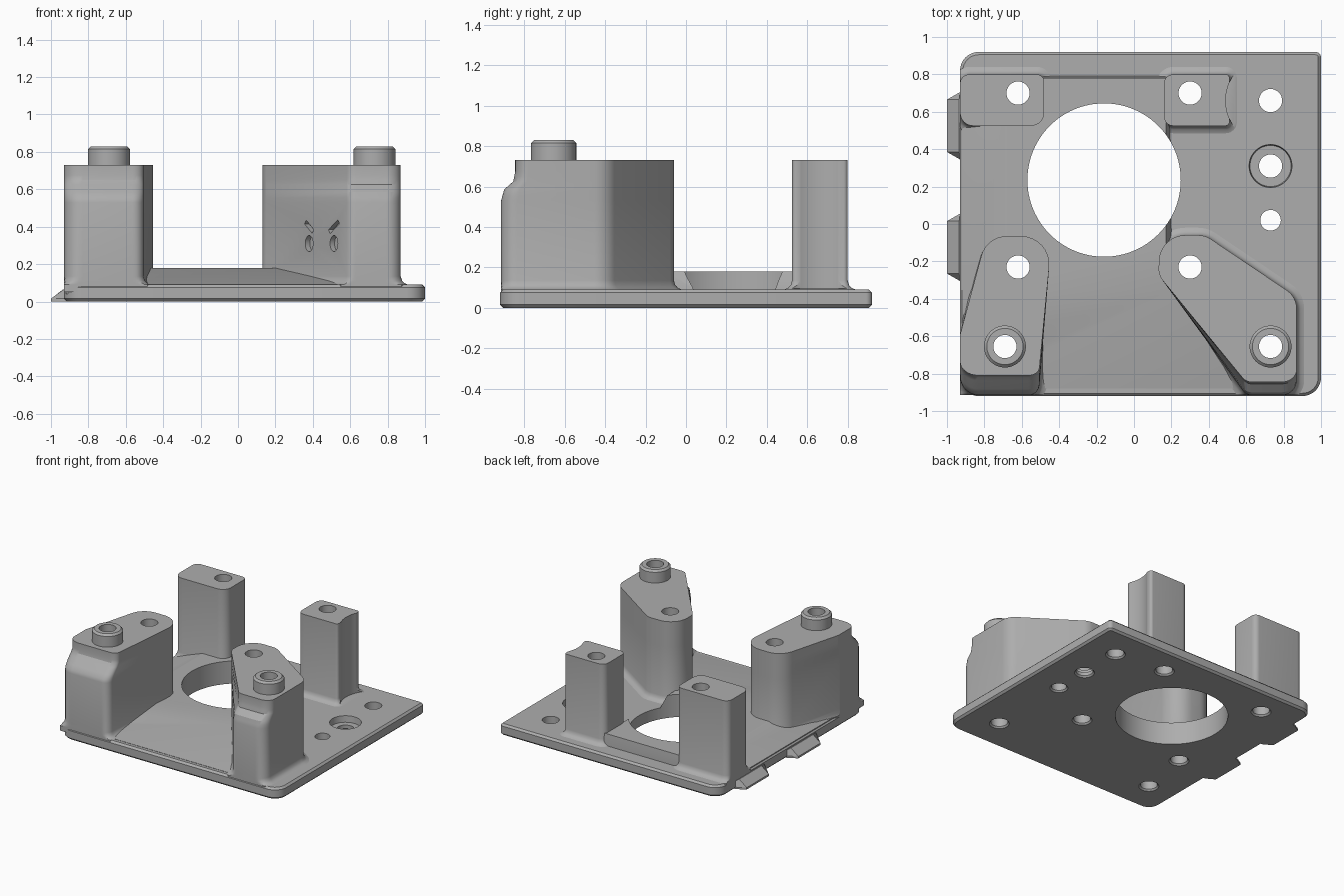
import bpy, bmesh
from math import pi, cos, sin, tan, radians
from mathutils import Vector, Matrix

cube = bpy.data.objects.get("Cube")
if cube:
    bpy.data.objects.remove(cube, do_unlink=True)

grey = bpy.data.materials.new("plain grey")
grey.use_nodes = True
colour = (0.42, 0.42, 0.42, 1)
grey.diffuse_color = colour
grey.node_tree.nodes["Principled BSDF"].inputs["Base Color"].default_value = colour


def make_object(name, bm):
    bmesh.ops.recalc_face_normals(bm, faces=bm.faces)
    mesh = bpy.data.meshes.new(name)
    bm.to_mesh(mesh)
    bm.free()
    mesh.materials.append(grey)
    ob = bpy.data.objects.new(name, mesh)
    bpy.context.collection.objects.link(ob)
    return ob


def loft(name, layers):
    """Skin a stack of (height, outline) layers and cap both ends."""
    bm = bmesh.new()
    rings = [[bm.verts.new((x, y, z)) for x, y in pts] for z, pts in layers]
    for low, high in zip(rings, rings[1:]):
        for i in range(len(low)):
            bm.faces.new((low[i - 1], low[i], high[i], high[i - 1]))
    bm.faces.new(rings[0][::-1])
    bm.faces.new(rings[-1])
    return make_object(name, bm)


def rounded(corners, steps=8):
    """Counter-clockwise outline with a radius at each corner."""
    out = []
    for i, (x, y, r) in enumerate(corners):
        p = Vector((x, y))
        a = (Vector(corners[i - 1][:2]) - p).normalized()
        b = (Vector(corners[(i + 1) % len(corners)][:2]) - p).normalized()
        half = a.angle(b) / 2
        centre = p + (a + b).normalized() * r / sin(half)
        start = p + a * r / tan(half) - centre
        turn = pi - 2 * half
        for k in range(steps + 1):
            ang = turn * k / steps
            out.append(centre + Matrix.Rotation(ang, 2) @ start)
    return out


def offset(pts, d):
    """Push a counter-clockwise outline outwards."""
    out = []
    for i, p in enumerate(pts):
        t = (pts[(i + 1) % len(pts)] - pts[i - 1]).normalized()
        out.append(p + Vector((t.y, -t.x)) * d)
    return out


def flare(pts):
    """Concave skirt where an upright meets the plate."""
    layers = []
    for z, d in ((0.05, 0.04), (0.09, 0.04), (0.098, 0.02), (0.112, 0.007), (0.135, 0)):
        layers.append((z, [(max(x, -0.93), max(y, -0.915)) for x, y in offset(pts, d)]))
    return layers


def circle(x, y, r, n=48):
    return [Vector((x + r * cos(2 * pi * i / n), y + r * sin(2 * pi * i / n))) for i in range(n)]


# Base plate with softened edges
edge = rounded([(-0.93, -0.92, 0.1), (1, -0.92, 0.1), (1, 0.92, 0.03), (-0.93, 0.92, 0.1)])
plate = loft("base_plate", [(0, offset(edge, -0.015)), (0.015, edge),
                            (0.075, edge), (0.09, offset(edge, -0.015))])

# Raised deck that ramps down to the front and left
deck = loft("raised_deck", [
    (0.04, [(-0.92, -0.88), (0.58, -0.88), (0.2, -0.1), (0.19, 0.79), (-0.92, 0.79)]),
    (0.092, [(-0.92, -0.88), (0.58, -0.88), (0.2, -0.1), (0.19, 0.79), (-0.92, 0.79)]),
    (0.18, [(-0.68, -0.36), (0.2, -0.36), (0.17, -0.1), (0.17, 0.78), (-0.68, 0.78)])])

# Side tabs
tabs = []
for name, y in (("rear_tab", 0.525), ("front_tab", -0.125)):
    full = [(-0.9, y - 0.18), (-0.9, y + 0.18), (-0.93, y + 0.18),
            (-1, y + 0.14), (-1, y - 0.14), (-0.93, y - 0.18)]
    slim = [(max(x, -0.935), v) for x, v in full]
    tabs.append(loft(name, [(0, full), (0.015, full), (0.065, slim)]))


# Front legs, set back near the top
def leg(name, corners, top_y):
    pts = rounded(corners)

    def pulled(lim):
        k = (lim + 0.5) / (-0.915 + 0.5)
        return [(x, -0.5 + (y + 0.5) * k if y < -0.5 else y) for x, y in pts]
    mid = (top_y - 0.915) / 2
    steps = [(0.53, -0.915), (0.555, -0.908), (0.585, mid - 0.02),
             (0.625, mid + 0.025), (0.65, top_y - 0.005), (0.675, top_y), (0.73, top_y)]
    return loft(name, flare(pts) + [(z, pulled(y)) for z, y in steps])


right_leg = leg("front_right_leg", [(-0.93, -0.915, 0.1), (-0.51, -0.915, 0.06),
                (-0.44, -0.065, 0.15), (-0.79, -0.065, 0.14), (-0.93, -0.62, 0.1)], -0.81)
left_leg = leg("front_left_leg", [(0.6, -0.915, 0.06), (0.87, -0.915, 0.08), (0.87, -0.39, 0.12),
               (0.38, -0.06, 0.12), (0.14, -0.06, 0.14), (0.13, -0.27, 0.1)], -0.845)


# Rear posts
def post(name, corners):
    pts = rounded(corners)
    return loft(name, flare(pts) + [(0.73, pts)])


right_post = post("rear_right_post", [(-0.93, 0.525, 0.07), (-0.48, 0.525, 0.07),
                  (-0.48, 0.8, 0.04), (-0.93, 0.8, 0.05)])
left_post = post("rear_left_post", [(0.16, 0.525, 0.05), (0.51, 0.525, 0.02),
                 (0.51, 0.8, 0.02), (0.16, 0.8, 0.05)])

# Locating bosses on the legs
bosses = []
for name, x in (("right_boss", -0.69), ("left_boss", 0.73)):
    bosses.append(loft(name, [(0.7, circle(x, -0.655, 0.112)), (0.815, circle(x, -0.655, 0.112)),
                              (0.83, circle(x, -0.655, 0.097))]))

# Cutters: central opening, screw holes, counterbore and screw clearance
cutters = [loft("cut_opening", [(-0.1, circle(-0.16, 0.235, 0.41, 96)),
                                (0.5, circle(-0.16, 0.235, 0.41, 96))])]
holes = [(-0.62, 0.7), (0.3, 0.7), (-0.62, -0.23), (0.3, -0.23), (-0.69, -0.655),
         (0.73, -0.655), (0.73, 0.66), (0.73, 0.31), (0.73, 0.02)]
for x, y in holes:
    r = 0.055 if y == 0.02 else 0.062
    cutters.append(loft("cut_hole", [(-0.02, circle(x, y, r + 0.03, 32)),
                                     (0.012, circle(x, y, r, 32)), (1, circle(x, y, r, 32))]))
cutters.append(loft("cut_counterbore", [(0.04, circle(0.73, 0.31, 0.11)),
                                        (0.2, circle(0.73, 0.31, 0.125))]))
clearance = loft("cut_clearance", [(0.095, circle(0.73, 0.66, 0.24, 64)),
                                   (1, circle(0.73, 0.66, 0.24, 64))])

# Cutters: recessed eyes and brows on the slanted leg face
along = Vector((0.47, -0.645, 0)).normalized()
up = Vector((0, 0, 1))
facing = Matrix((along, up, along.cross(up))).transposed().to_4x4()
face_cuts = []
for u, brow_angle, brow_len in ((0.425, -36, 0.085), (0.65, 32, 0.1)):
    spot = Vector((0.13, -0.27, 0)) + along * u
    bm = bmesh.new()
    bmesh.ops.create_cone(bm, cap_ends=True, segments=24, radius1=1, radius2=1, depth=0.06,
                          matrix=Matrix.Translation(spot + up * 0.31) @ facing
                          @ Matrix.Diagonal((0.035, 0.043, 1, 1)))
    face_cuts.append(make_object("cut_eye", bm))
    bm = bmesh.new()
    bmesh.ops.create_cube(bm, size=1, matrix=Matrix.Translation(spot + up * 0.4) @ facing
                          @ Matrix.Rotation(radians(brow_angle), 4, 'Z')
                          @ Matrix.Diagonal((brow_len, 0.025, 0.06, 1)))
    face_cuts.append(make_object("cut_brow", bm))

# Apply the cuts, then shade with crisp edges
extra = {left_leg: face_cuts, left_post: [clearance]}
parts = [plate, deck, right_leg, left_leg, right_post, left_post] + bosses + tabs
for ob in parts:
    bpy.ops.object.select_all(action='DESELECT')
    ob.select_set(True)
    bpy.context.view_layer.objects.active = ob
    if ob not in tabs:
        for cutter in cutters + extra.get(ob, []):
            mod = ob.modifiers.new("cut", 'BOOLEAN')
            mod.operation = 'DIFFERENCE'
            mod.solver = 'EXACT'
            mod.object = cutter
            bpy.ops.object.modifier_apply(modifier=mod.name)
    bpy.ops.object.shade_smooth_by_angle(angle=radians(30))

for cutter in cutters + face_cuts + [clearance]:
    bpy.data.objects.remove(cutter, do_unlink=True)
